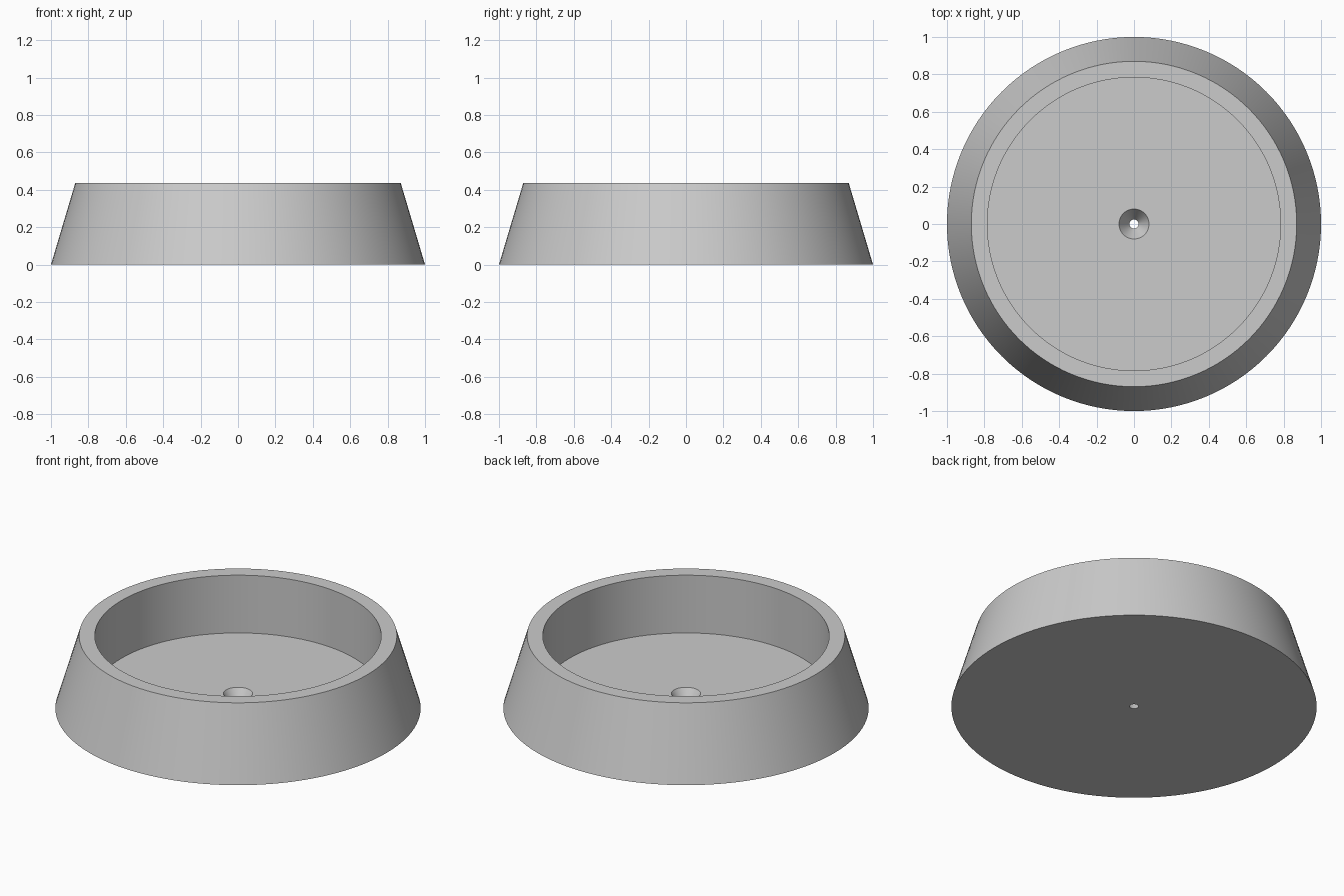
import bpy
import bmesh
import math

cube = bpy.data.objects.get("Cube")
if cube:
    bpy.data.objects.remove(cube, do_unlink=True)

SEGMENTS = 128
BASE_R, TOP_R, INNER_R = 1.0, 0.87, 0.784
HEIGHT, FLOOR_Z = 0.437, 0.088
SINK_R, HOLE_R = 0.08, 0.024

# Plain grey material
grey = bpy.data.materials.new("light_grey")
grey.use_nodes = True
colour = (0.6, 0.6, 0.6, 1)
grey.diffuse_color = colour
grey.node_tree.nodes["Principled BSDF"].inputs["Base Color"].default_value = colour

# Closed cross-section: base, sloped wall, rim, recess, floor, countersunk hole
profile = [
    (HOLE_R, 0), (BASE_R, 0), (TOP_R, HEIGHT),
    (INNER_R, HEIGHT), (INNER_R, FLOOR_Z), (SINK_R, FLOOR_Z),
]

# Revolve the section around the vertical axis
bm = bmesh.new()
verts = [bm.verts.new((r, 0, z)) for r, z in profile]
edges = [bm.edges.new((v, verts[i - 1])) for i, v in enumerate(verts)]
bmesh.ops.spin(bm, geom=verts + edges, cent=(0, 0, 0), axis=(0, 0, 1),
               angle=math.tau, steps=SEGMENTS, use_merge=True)
bmesh.ops.remove_doubles(bm, verts=bm.verts, dist=0.0001)
bmesh.ops.recalc_face_normals(bm, faces=bm.faces)

mesh = bpy.data.meshes.new("round_dish")
bm.to_mesh(mesh)
bm.free()
mesh.materials.append(grey)
dish = bpy.data.objects.new("round_dish", mesh)
bpy.context.collection.objects.link(dish)

# Smooth walls with crisp rims
bpy.ops.object.select_all(action="DESELECT")
dish.select_set(True)
bpy.context.view_layer.objects.active = dish
bpy.ops.object.shade_smooth_by_angle(angle=math.radians(30))
